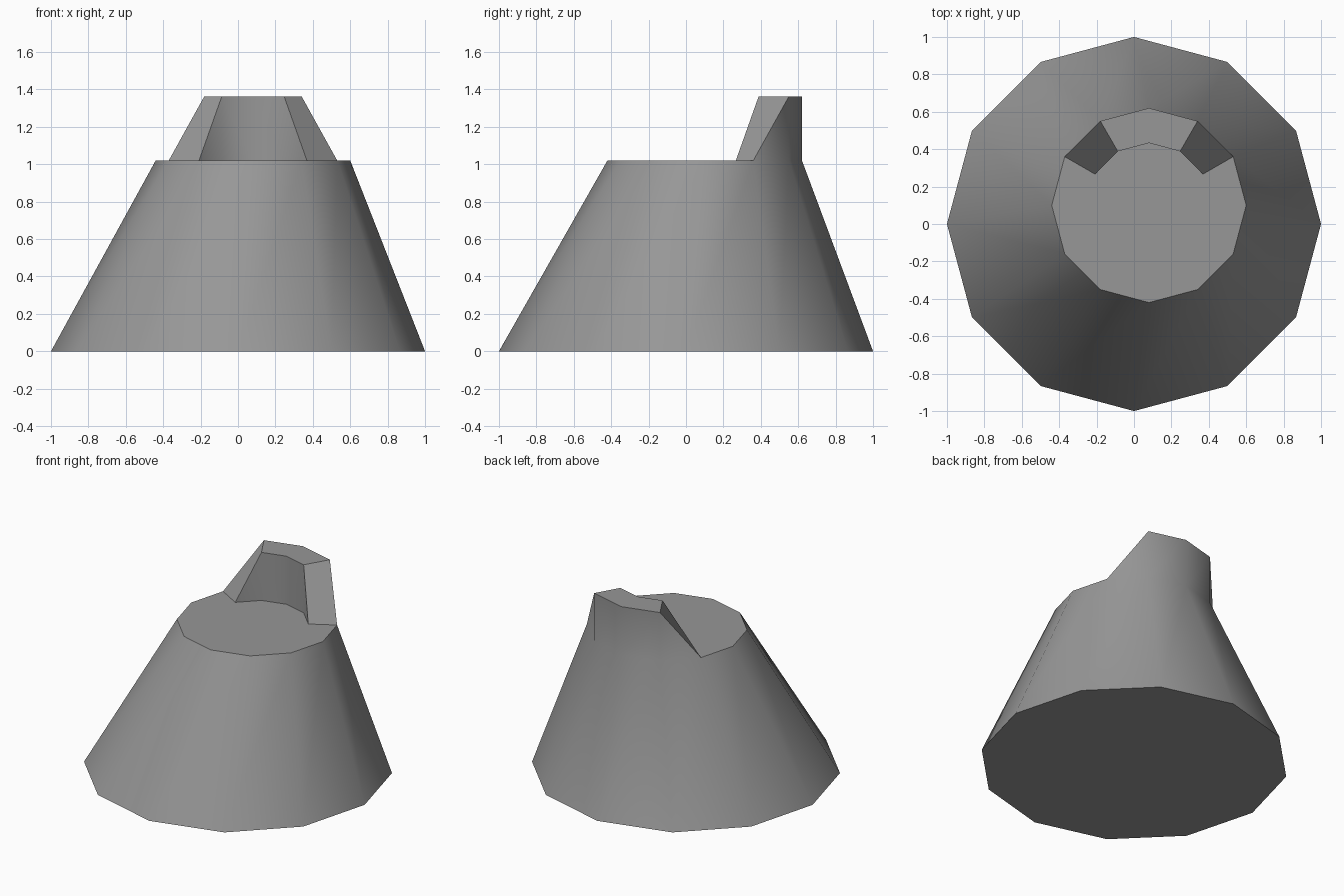
import bpy, bmesh, math

cube = bpy.data.objects.get("Cube")
if cube:
    bpy.data.objects.remove(cube)

SIDES = 12
RIM_Z, LIP_Z = 1.02, 1.363
CENTRE = (0.08, 0.10)

stone = bpy.data.materials.new("grey stone")
stone.use_nodes = True
colour = (0.31, 0.31, 0.31, 1)
stone.diffuse_color = colour
stone.node_tree.nodes["Principled BSDF"].inputs["Base Color"].default_value = colour

bm = bmesh.new()


def ring(radius, z, steps, centre=CENTRE):
    """Vertices at the given twelfths of a turn, keyed by step."""
    verts = {}
    for i in steps:
        a = math.tau * i / SIDES
        verts[i] = bm.verts.new((centre[0] + radius * math.cos(a),
                                 centre[1] + radius * math.sin(a), z))
    return verts


# Sloping cone body with an off-centre rim
base = ring(1, 0, range(SIDES), (0, 0))
rim = ring(0.52, RIM_Z, range(SIDES))
for i in range(SIDES):
    j = (i + 1) % SIDES
    bm.faces.new((base[i], base[j], rim[j], rim[i]))
bm.faces.new([base[i] for i in reversed(range(SIDES))])

# Raised lip at the back: wide at the foot, narrower at the top
foot, crest = range(1, 6), range(2, 5)
inner = ring(0.333, RIM_Z, foot)
outer_top = ring(0.52, LIP_Z, crest)
inner_top = ring(0.333, LIP_Z, crest)


def lip_wall(low, high):
    bm.faces.new((low[1], low[2], high[2]))
    for i in (2, 3):
        bm.faces.new((low[i], low[i + 1], high[i + 1], high[i]))
    bm.faces.new((low[4], low[5], high[4]))


lip_wall(rim, outer_top)
lip_wall(inner, inner_top)
for i in (2, 3):
    bm.faces.new((outer_top[i], outer_top[i + 1], inner_top[i + 1], inner_top[i]))
for low, high in ((1, 2), (5, 4)):
    bm.faces.new((rim[low], inner[low], inner_top[high], outer_top[high]))

# Flat top in front of the lip
bm.faces.new([rim[i % SIDES] for i in range(5, SIDES + 2)] + [inner[i] for i in foot])

bmesh.ops.recalc_face_normals(bm, faces=bm.faces[:])
mesh = bpy.data.meshes.new("cone_mound")
bm.to_mesh(mesh)
bm.free()
mesh.materials.append(stone)
mound = bpy.data.objects.new("cone_mound", mesh)
bpy.context.collection.objects.link(mound)

# Smooth slopes, crisp rim and lip edges
bpy.ops.object.select_all(action="DESELECT")
mound.select_set(True)
bpy.context.view_layer.objects.active = mound
bpy.ops.object.shade_smooth_by_angle(angle=math.radians(40))
